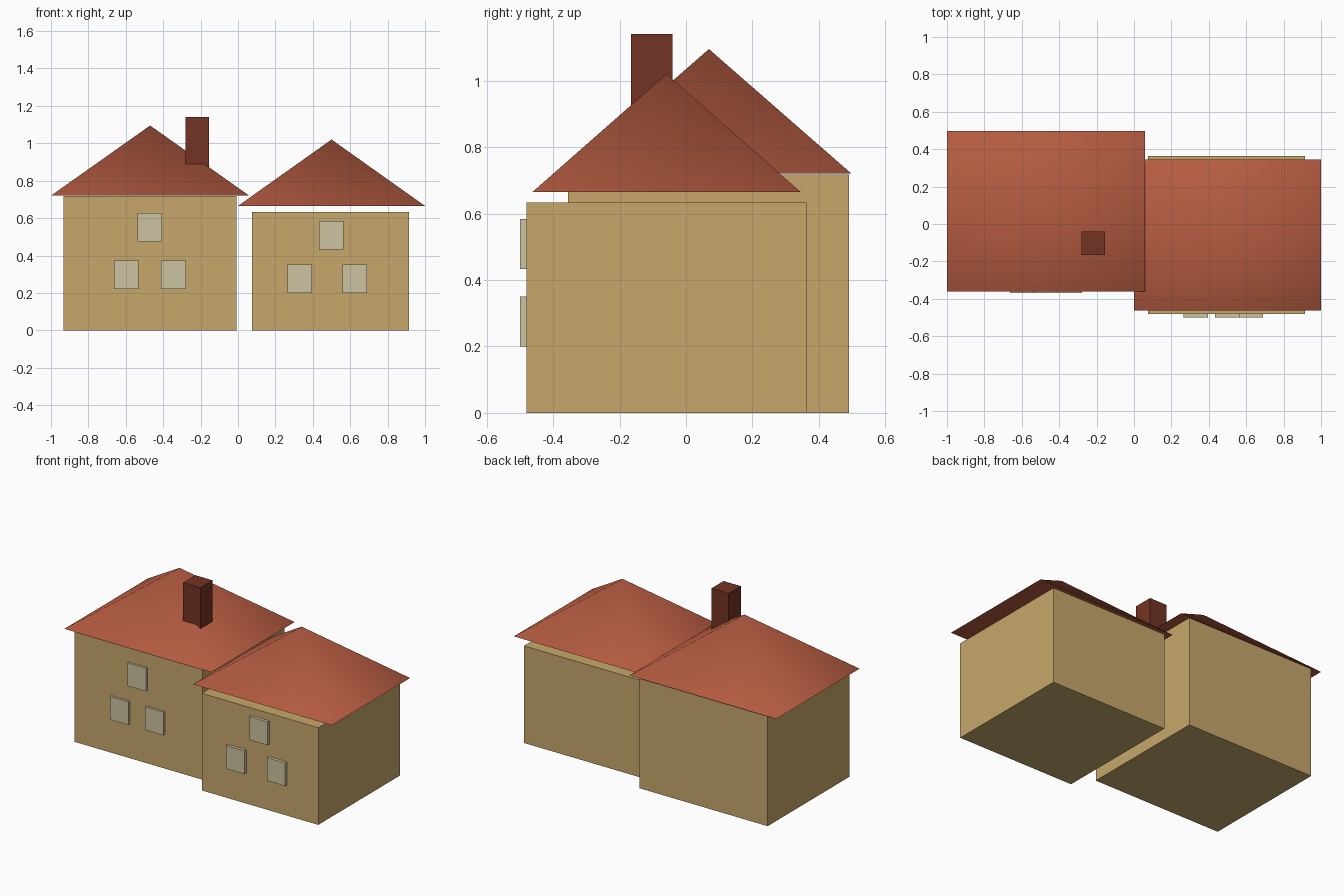
import bpy
import bmesh
import math
from mathutils import Vector

cube = bpy.data.objects.get("Cube")
if cube:
    bpy.data.objects.remove(cube, do_unlink=True)


def make_material(name, rgb):
    mat = bpy.data.materials.new(name)
    mat.use_nodes = True
    mat.diffuse_color = (*rgb, 1)
    bsdf = mat.node_tree.nodes["Principled BSDF"]
    bsdf.inputs["Base Color"].default_value = (*rgb, 1)
    bsdf.inputs["Roughness"].default_value = 0.8
    return mat


tan_wall = make_material("tan wall", (0.57, 0.39, 0.147))
red_tile = make_material("red roof tile", (0.47, 0.107, 0.053))
dark_brick = make_material("dark red brick", (0.172, 0.034, 0.017))
pale_glass = make_material("pale window", (0.61, 0.55, 0.36))


def add_object(name, bm, mat):
    bmesh.ops.recalc_face_normals(bm, faces=bm.faces)
    mesh = bpy.data.meshes.new(name)
    bm.to_mesh(mesh)
    bm.free()
    mesh.materials.append(mat)
    obj = bpy.data.objects.new(name, mesh)
    bpy.context.collection.objects.link(obj)
    return obj


def box(name, x, y, z, mat):
    """Box from (low, high) ranges on each axis."""
    bm = bmesh.new()
    bmesh.ops.create_cube(bm, size=1)
    low, high = Vector((x[0], y[0], z[0])), Vector((x[1], y[1], z[1]))
    for v in bm.verts:
        v.co = (low + high) / 2 + v.co * (high - low)
    return add_object(name, bm, mat)


def pyramid_roof(name, x, y, eave, peak):
    """Four-sided roof with softly shaded hips and a flat underside."""
    bm = bmesh.new()
    corners = [bm.verts.new((cx, cy, eave)) for cx, cy in
               ((x[0], y[0]), (x[1], y[0]), (x[1], y[1]), (x[0], y[1]))]
    apex = bm.verts.new((sum(x) / 2, sum(y) / 2, peak))
    bm.faces.new(corners)
    for i in range(4):
        bm.faces.new((corners[i], corners[(i + 1) % 4], apex))
    roof = add_object(name, bm, red_tile)
    bpy.ops.object.select_all(action='DESELECT')
    roof.select_set(True)
    bpy.context.view_layer.objects.active = roof
    bpy.ops.object.shade_smooth_by_angle(angle=math.radians(65))


def windows(prefix, front, wall, places):
    """Raised window panels, placed by lower corner."""
    for label, x, z in places:
        box(f"{prefix}_{label}_window", (x, x + 0.132), (front, wall + 0.01),
            (z, z + 0.151), pale_glass)


# Taller house with chimney
box("tall_house_walls", (-0.932, -0.008), (-0.355, 0.49), (0, 0.718), tan_wall)
pyramid_roof("tall_house_roof", (-1.0, 0.06), (-0.36, 0.498), 0.72, 1.095)
box("chimney", (-0.28, -0.155), (-0.165, -0.04), (0.8, 1.14), dark_brick)
windows("tall_house", -0.37, -0.355, (("lower_right", -0.664, 0.222),
                                      ("lower_left", -0.411, 0.222),
                                      ("upper", -0.537, 0.475)))

# Lower house, set forward
box("low_house_walls", (0.075, 0.915), (-0.48, 0.363), (0, 0.633), tan_wall)
pyramid_roof("low_house_roof", (0.0, 1.0), (-0.462, 0.345), 0.665, 1.02)
windows("low_house", -0.5, -0.48, (("lower_right", 0.264, 0.2),
                                   ("lower_left", 0.558, 0.2),
                                   ("upper", 0.432, 0.433)))
